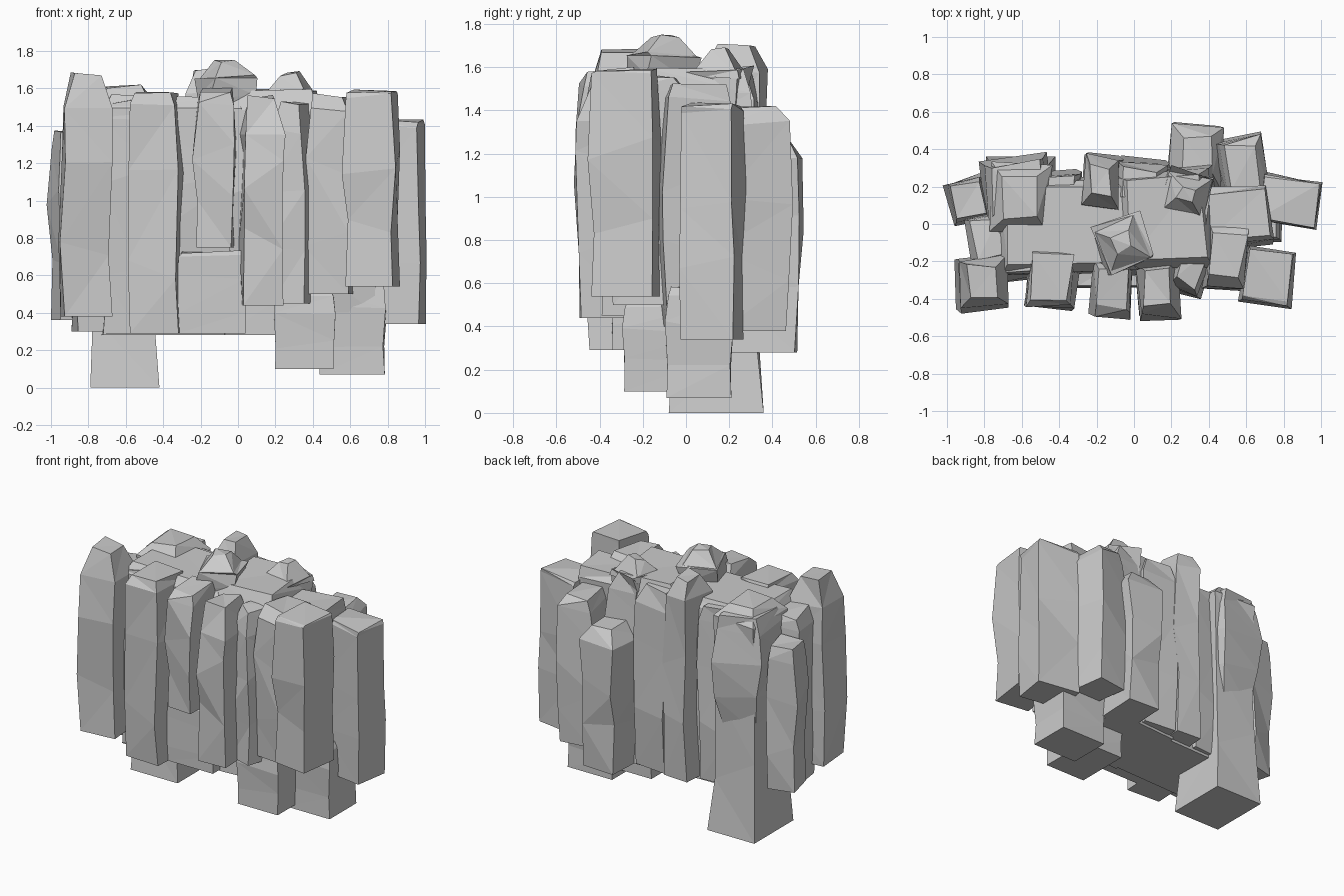
import bpy, bmesh, math, random

random.seed(7)


def rock_column(name, cx, cy, w, d, rot, z0, z1, cap=0.7, shoulder=0.09, wob=0.024, foot=0.93,
                mid=(0.97, 1.03, 0.96)):
    """Faceted stone column: stacked four-sided rings with uneven edges and a chipped top."""
    bm = bmesh.new()
    h = z1 - z0
    levels = [(z0, foot, 0), (z0 + h * 0.3, mid[0], wob), (z0 + h * 0.62, mid[1], wob),
              (z1 - shoulder, mid[2], wob * 0.8), (z1, cap, wob * 0.8)]
    a = math.radians(rot)
    ca, sa = math.cos(a), math.sin(a)
    rings = []
    for i, (z, s, j) in enumerate(levels):
        ring = []
        for sx, sy in ((-1, -1), (1, -1), (1, 1), (-1, 1)):
            px, py = sx * w / 2 * s, sy * d / 2 * s
            dz = random.uniform(-0.08, 0.08) * h if i in (1, 2) else random.uniform(-0.025, 0.005) * (i > 2)
            ring.append(bm.verts.new((cx + px * ca - py * sa + random.uniform(-j, j),
                                      cy + px * sa + py * ca + random.uniform(-j, j), z + dz)))
        rings.append(ring)
    bm.faces.new(rings[0][::-1])
    bm.faces.new(rings[-1])
    for lo, hi in zip(rings, rings[1:]):
        for k in range(4):
            n = (k + 1) % 4
            bm.faces.new((lo[k], lo[n], hi[n], hi[k]))
    bmesh.ops.triangulate(bm, faces=[f for f in bm.faces if len(f.verts) == 4])
    bmesh.ops.recalc_face_normals(bm, faces=bm.faces)
    me = bpy.data.meshes.new(name)
    bm.to_mesh(me)
    bm.free()
    ob = bpy.data.objects.new(name, me)
    bpy.context.collection.objects.link(ob)
    return ob


# Central mass behind the columns
rock_column("core_left", -0.35, -0.01, 0.76, 0.50, 2, 0.28, 1.57, 0.86, 0.07, foot=1.0)
rock_column("core_right", 0.17, 0.02, 0.52, 0.54, 4, 0.28, 1.60, 0.8, 0.1, foot=1.0)
rock_column("core_end", 0.55, 0.05, 0.36, 0.32, 5, 0.40, 1.52, 0.85, 0.06)
rock_column("core_corner", -0.78, -0.08, 0.20, 0.28, 8, 0.30, 1.50, 0.75, 0.08)

# Front row, left to right
rock_column("front_column_1", -0.81, -0.31, 0.27, 0.27, 5, 0.38, 1.69, 0.65, 0.19, foot=0.95)
rock_column("front_column_2", -0.62, -0.16, 0.20, 0.26, 0, 0.29, 1.54, 0.8)
rock_column("front_column_3", -0.44, -0.29, 0.26, 0.30, -3, 0.29, 1.59, 0.75, 0.06, foot=1.0)
rock_column("front_base", -0.14, -0.24, 0.36, 0.20, 0, 0.29, 0.74, 0.9, 0.03, 0.005, 1.0, (1, 1, 1))
rock_column("front_column_4", -0.12, -0.34, 0.20, 0.30, -4, 0.75, 1.60, 0.75, 0.08)
rock_column("front_column_5", 0.13, -0.34, 0.23, 0.32, 2, 0.44, 1.56, 0.6, 0.20)
rock_column("front_column_6", 0.31, -0.22, 0.20, 0.32, -18, 0.45, 1.53, 0.65, 0.15)
rock_column("front_column_7", 0.50, -0.17, 0.23, 0.34, -6, 0.50, 1.57, 0.7, 0.07)
rock_column("front_column_8", 0.72, -0.28, 0.26, 0.29, -8, 0.54, 1.60, 0.88, 0.03, 0.012, 0.98)

# Side columns
rock_column("right_column", 0.83, 0.12, 0.32, 0.25, -9, 0.34, 1.44, 0.92, 0.03, 0.012, 0.98)
rock_column("left_column", -0.885, 0.13, 0.20, 0.22, 14, 0.36, 1.39, 0.75, 0.1, 0.015)

# Back row, right to left
rock_column("back_column_1", 0.58, 0.30, 0.24, 0.32, 8, 0.38, 1.43, 0.75, 0.08)
rock_column("back_column_2", 0.33, 0.36, 0.26, 0.32, -3, 0.28, 1.30, 0.65, 0.12)
rock_column("back_column_3", 0.04, 0.22, 0.26, 0.24, -6, 0.30, 1.58, 0.7, 0.12)
rock_column("back_column_4", -0.18, 0.23, 0.20, 0.28, -4, 0.30, 1.72, 0.55, 0.13, foot=0.95)
rock_column("back_column_5", -0.40, 0.17, 0.22, 0.20, 5, 0.30, 1.54, 0.7)

# Tall left rear pillar with a flared foot on the ground, and the shaft beside it
rock_column("left_pillar", -0.605, 0.14, 0.37, 0.44, 0, 0.0, 1.62, 0.5, 0.10, 0.015, 1.0, (0.86, 0.8, 0.85))
rock_column("left_pillar_crown", -0.62, 0.18, 0.34, 0.34, 6, 0.75, 1.57, 0.8, 0.10, foot=0.7)

# Short feet on the right
rock_column("front_foot", 0.355, -0.09, 0.32, 0.40, 0, 0.10, 0.55, 0.85, 0.05, 0.005, 0.98)
rock_column("rear_foot", 0.61, 0.06, 0.35, 0.30, 0, 0.07, 0.60, 0.85, 0.05, 0.005, 1.0)

# Broken peaks along the crest
rock_column("crest_peak_1", -0.06, -0.10, 0.24, 0.24, 20, 1.45, 1.75, 0.4, 0.08)
rock_column("crest_peak_2", 0.28, 0.15, 0.24, 0.24, -15, 1.42, 1.69, 0.3, 0.12)
